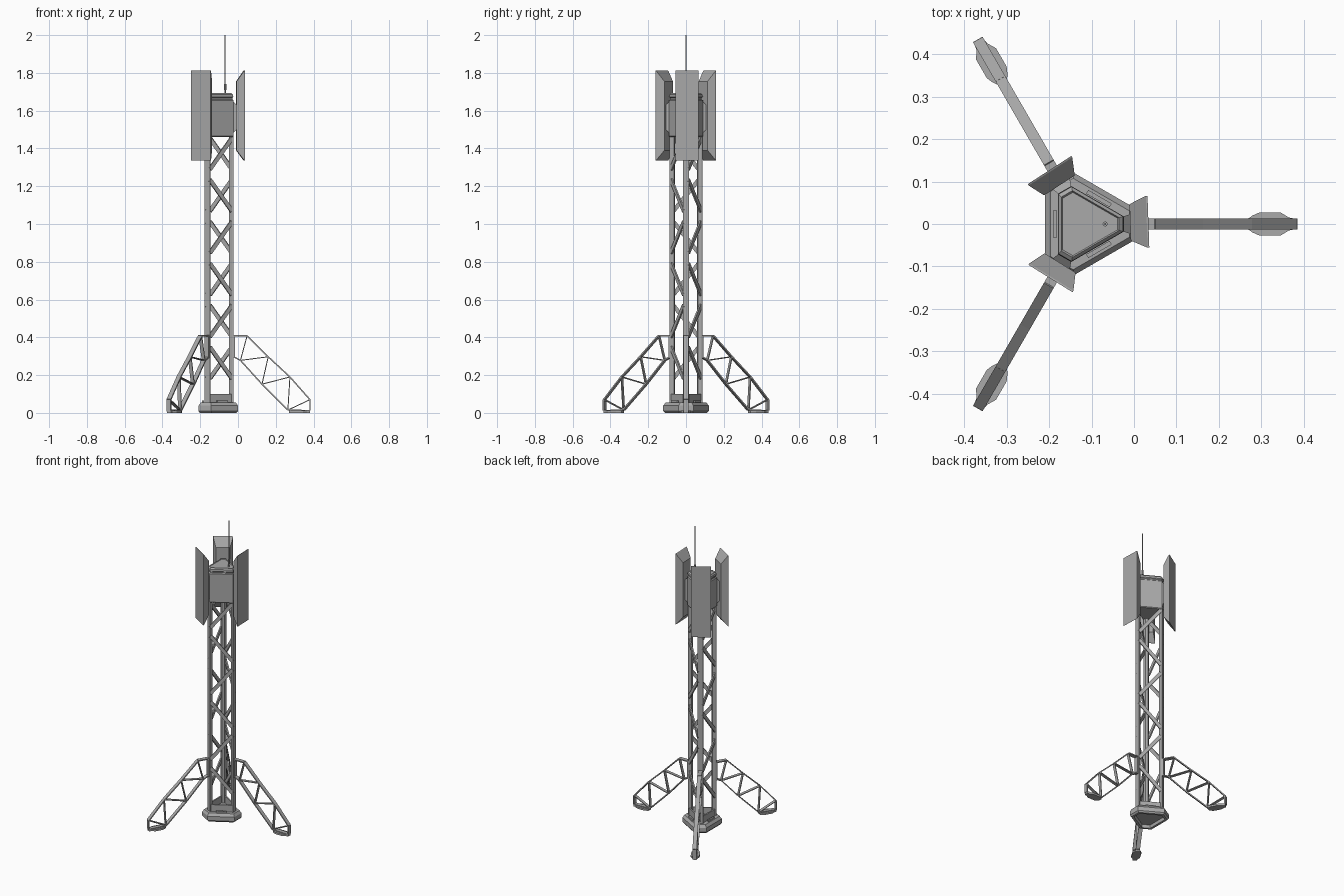
import bpy, bmesh, math
from mathutils import Vector, Matrix

cube = bpy.data.objects.get("Cube")
if cube:
    bpy.data.objects.remove(cube, do_unlink=True)

grey = bpy.data.materials.new("painted_grey_steel")
grey.use_nodes = True
colour = (0.4, 0.4, 0.4, 1)
grey.diffuse_color = colour
grey.node_tree.nodes["Principled BSDF"].inputs["Base Color"].default_value = colour

AXIS = Vector((-0.117, 0, 0))      # mast centre line
LEGS = (0, 120, 240)               # corner directions
FACES = (60, 180, 300)             # side directions


def finish(name, bm, angle=0):
    """Local x points outward, local y sideways; turn about the mast axis."""
    bmesh.ops.recalc_face_normals(bm, faces=bm.faces)
    bm.transform(Matrix.Translation(AXIS) @ Matrix.Rotation(math.radians(angle), 4, 'Z'))
    mesh = bpy.data.meshes.new(name)
    bm.to_mesh(mesh)
    bm.free()
    mesh.materials.append(grey)
    ob = bpy.data.objects.new(name, mesh)
    bpy.context.collection.objects.link(ob)
    return ob


def loft(bm, rings):
    """Skin a list of matching point rings and cap both ends."""
    loops = [[bm.verts.new(p) for p in ring] for ring in rings]
    n = len(loops[0])
    for a, b in zip(loops, loops[1:]):
        for i in range(n):
            j = (i + 1) % n
            bm.faces.new((a[i], a[j], b[j], b[i]))
    bm.faces.new(loops[0])
    bm.faces.new(loops[-1])


def bar(bm, p, q, side, width, thick):
    """Flat strip from p to q; width runs along side."""
    p, q, side = Vector(p), Vector(q), Vector(side).normalized()
    other = (q - p).cross(side).normalized() * thick / 2
    side = side * width / 2
    loft(bm, [[c + side + other, c - side + other, c - side - other, c + side - other]
              for c in (p, q)])


def box(bm, x0, x1, half, z0, z1):
    loft(bm, [[(x0, -half, z), (x1, -half, z), (x1, half, z), (x0, half, z)]
              for z in (z0, z1)])


def triangle(inner, reach, z):
    """Triangle with cut corners: side distance and corner distance."""
    half = (2 * inner - reach) * math.tan(math.radians(30))
    ring = []
    for a in LEGS:
        turn = Matrix.Rotation(math.radians(a), 3, 'Z')
        ring += [turn @ Vector((reach, s * half, z)) for s in (-1, 1)]
    return ring


def stack(name, levels):
    bm = bmesh.new()
    loft(bm, [triangle(*lv) for lv in levels])
    return finish(name, bm)


# Base plinth with recessed underside
stack("base_plinth", [(0.066, 0.09, 0.02), (0.07, 0.095, 0), (0.085, 0.108, 0),
                      (0.092, 0.117, 0.01), (0.092, 0.117, 0.038),
                      (0.08, 0.106, 0.055)])

# Equipment head with stepped collar and bevelled lid
stack("equipment_head", [(0.058, 0.088, 1.46), (0.062, 0.093, 1.465),
                         (0.062, 0.093, 1.655), (0.057, 0.087, 1.66),
                         (0.057, 0.087, 1.667), (0.062, 0.092, 1.672),
                         (0.061, 0.091, 1.685), (0.054, 0.082, 1.693),
                         (0.051, 0.078, 1.688)])

# Mast corner posts
for n, a in enumerate(LEGS, 1):
    bm = bmesh.new()
    loft(bm, [[(0.092, -0.017, z), (0.092, 0.017, z), (0.086, 0.017, z), (0.07, 0.007, z),
               (0.07, -0.007, z), (0.086, -0.017, z)] for z in (0.04, 1.47)])
    finish(f"mast_post_{n}", bm, a)

# Zigzag braces, skirts and steps on each side of the mast
STEP, SPAN, EDGE = 0.2215, 0.165, 0.067
for n, a in enumerate(FACES, 1):
    bm = bmesh.new()
    for i in range(6):
        mid = 0.265 + i * STEP
        s = 1 if i % 2 else -1
        p = Vector((0.053, -s * EDGE, mid - SPAN / 2))
        q = Vector((0.053, s * EDGE, mid + SPAN / 2))
        bar(bm, p, q, Vector((1, 0, 0)).cross(q - p), 0.022, 0.009)
    finish(f"mast_braces_{n}", bm, a)
    bm = bmesh.new()
    box(bm, 0.046, 0.055, 0.068, 0.05, 0.1)
    finish(f"base_skirt_{n}", bm, a)
    bm = bmesh.new()
    box(bm, 0.064, 0.074, 0.032, 0.05, 0.066)
    finish(f"base_step_{n}", bm, a)

# Antenna panels, each slightly turned, with tapered backs and brackets
for n, (a, aim) in enumerate(zip(LEGS, (2, 122.8, 238.2)), 1):
    bm = bmesh.new()
    loft(bm, [[(r, -w, lo), (r, w, lo), (r, w, hi), (r, -w, hi)]
              for r, w, lo, hi in ((0.108, 0.043, 1.39, 1.755),
                                   (0.147, 0.061, 1.338, 1.81),
                                   (0.151, 0.061, 1.335, 1.812))])
    finish(f"antenna_panel_{n}", bm, aim)
    bm = bmesh.new()
    loft(bm, [[(r, -w, lo), (r, w, lo), (r, w, hi), (r, -w, hi)]
              for r, w, lo, hi in ((0.09, 0.017, 1.48, 1.65),
                                   (0.11, 0.024, 1.5, 1.63))])
    finish(f"panel_bracket_{n}", bm, a)

# Outrigger legs: flat strips forming a truss, with a foot pad
top = [(0.097, 0.408), (0.165, 0.408), (0.277, 0.297), (0.392, 0.19), (0.498, 0.07)]
low = [(0.097, 0.295), (0.13, 0.278), (0.244, 0.152), (0.381, 0.015)]
outline = top + [(0.498, 0.012)] + low[::-1]
zigzag = [top[1], low[1], top[2], low[2], top[3], low[3], top[4]]
for n, a in enumerate(LEGS, 1):
    bm = bmesh.new()
    for path, wide, thick in ((outline + outline[:1], 0.026, 0.007), (zigzag, 0.02, 0.005)):
        for (r0, z0), (r1, z1) in zip(path, path[1:]):
            bar(bm, (r0, 0, z0), (r1, 0, z1), (0, 1, 0), wide, thick)
    box(bm, 0.085, 0.1, 0.013, 0.29, 0.411)
    finish(f"outrigger_{n}", bm, a)
    bm = bmesh.new()
    half = [(0.386, 0.013), (0.396, 0.02), (0.412, 0.027), (0.462, 0.027), (0.482, 0.015), (0.498, 0.012)]
    pad = half + [(r, -t) for r, t in half[::-1]]
    loft(bm, [[(r, t, z) for r, t in pad] for z in (0, 0.012)])
    finish(f"foot_pad_{n}", bm, a)

# Whip aerial with a thicker socket on the lid
for name, radius, z0, z1 in (("aerial_base", 0.004, 1.685, 1.71),
                             ("aerial_socket", 0.006, 1.71, 1.74),
                             ("aerial_rod", 0.0025, 1.69, 2.0)):
    bm = bmesh.new()
    bmesh.ops.create_cone(bm, cap_ends=True, segments=8, radius1=radius, radius2=radius,
                          depth=z1 - z0, matrix=Matrix.Translation((0.049, 0, (z0 + z1) / 2)))
    finish(name, bm)
